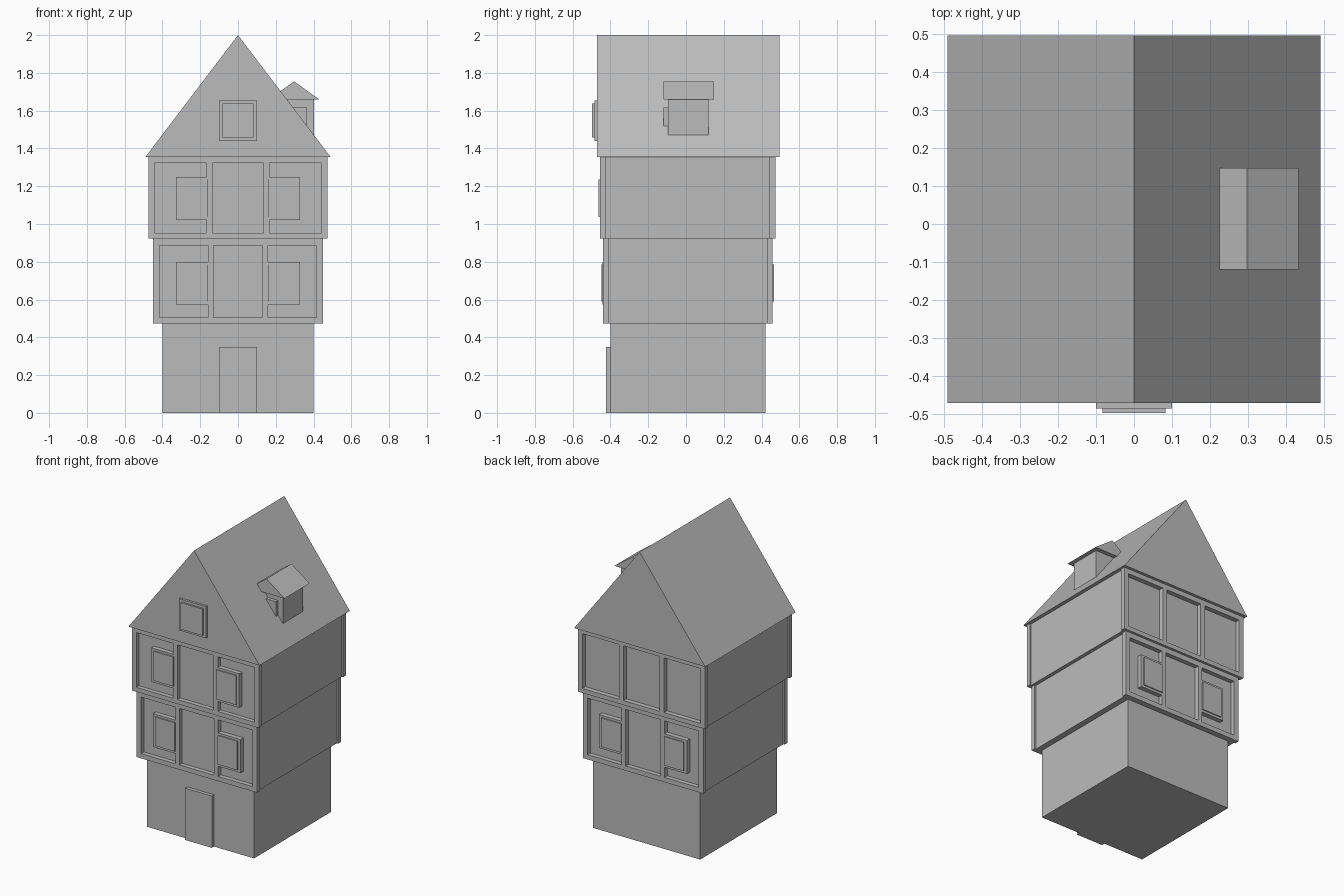
import bpy
import bmesh
from math import radians

cube = bpy.data.objects.get("Cube")
if cube:
    bpy.data.objects.remove(cube, do_unlink=True)

# One plain colour for the whole house
GREY = (0.5, 0.5, 0.5, 1.0)
plaster = bpy.data.materials.new("plain grey")
plaster.use_nodes = True
plaster.diffuse_color = GREY
plaster.node_tree.nodes["Principled BSDF"].inputs["Base Color"].default_value = GREY


def finish(name, bm):
    bmesh.ops.recalc_face_normals(bm, faces=bm.faces)
    mesh = bpy.data.meshes.new(name)
    bm.to_mesh(mesh)
    bm.free()
    mesh.materials.append(plaster)
    obj = bpy.data.objects.new(name, mesh)
    bpy.context.collection.objects.link(obj)
    return obj


def box(name, xs, ys, zs):
    bm = bmesh.new()
    bmesh.ops.create_cube(bm, size=1)
    for v in bm.verts:
        v.co = [(a + b) / 2 + c * (b - a) for c, (a, b) in zip(v.co, (xs, ys, zs))]
    return finish(name, bm)


def extrude_y(name, bm, y0, y1):
    """Turn flat faces lying at y0 into a solid reaching y1."""
    out = bmesh.ops.extrude_face_region(bm, geom=bm.faces[:], use_keep_orig=True)
    for v in out["geom"]:
        if isinstance(v, bmesh.types.BMVert):
            v.co.y = y1
    return finish(name, bm)


def gable(name, centre, half, eave, ridge, y0, y1):
    bm = bmesh.new()
    corners = ((centre - half, eave), (centre + half, eave), (centre, ridge))
    bm.faces.new([bm.verts.new((x, y0, z)) for x, z in corners])
    return extrude_y(name, bm, y0, y1)


def timber_frame(name, xs, zs, y0, y1):
    """Beams and posts around three openings."""
    bm = bmesh.new()
    grid = [[bm.verts.new((x, y0, z)) for z in zs] for x in xs]
    for i in range(len(xs) - 1):
        for j in range(len(zs) - 1):
            if i % 2 == 0 or j != 1:
                bm.faces.new((grid[i][j], grid[i + 1][j], grid[i + 1][j + 1], grid[i][j + 1]))
    obj = extrude_y(name, bm, y0, y1)
    bm = bmesh.new()
    bm.from_mesh(obj.data)
    bmesh.ops.dissolve_limit(bm, angle_limit=radians(1), verts=bm.verts, edges=bm.edges)
    bm.to_mesh(obj.data)
    bm.free()


def window_pair(name, wall, face, out, z0, z1):
    """Left and right windows, each a casing with a raised pane."""
    for side, s in (("left", 1), ("right", -1)):
        box(f"{side}_{name}_casing", sorted((s * 0.16, s * 0.328)),
            sorted((wall, face + out * 0.001)), (z0, z1))
        box(f"{side}_{name}_pane", sorted((s * 0.16, s * 0.308)),
            sorted((wall, face + out * 0.008)), (z0 + 0.016, z1 - 0.015))


# Ground floor and door
box("ground_floor", (-0.4, 0.4), (-0.4, 0.42), (0, 0.475))
box("front_door", (-0.1, 0.1), (-0.423, -0.39), (0, 0.35))

# Overhanging floors: half width, wall and frame depth, heights, opening edges
FLOORS = {
    "middle": (0.45, (-0.41, 0.428), (-0.44, 0.458), (0.473, 0.505, 0.887, 0.922),
               (0.416, 0.16, 0.13), (0.574, 0.80)),
    "upper": (0.475, (-0.426, 0.443), (-0.455, 0.475), (0.922, 0.952, 1.322, 1.355),
              (0.442, 0.168, 0.135), (1.02, 1.25)),
}
for floor, (half, walls, faces, zs, edges, win) in FLOORS.items():
    box(f"{floor}_floor", (0.01 - half, half - 0.01), walls, (zs[0], zs[-1]))
    right = [half, *edges]
    xs = [-x for x in right] + right[::-1]
    for side, out, wall, face in zip(("front", "back"), (-1, 1), walls, faces):
        timber_frame(f"{floor}_{side}_timber_frame", xs, zs, wall, face)
        if side == "front" or floor == "middle":
            window_pair(f"{floor}_{side}_window", wall, face, out, *win)

# Main roof and attic window
gable("main_roof", 0, 0.49, 1.355, 2.0, -0.47, 0.495)
box("attic_window_casing", (-0.1, 0.1), (-0.485, -0.46), (1.44, 1.654))
box("attic_window_pane", (-0.083, 0.083), (-0.497, -0.46), (1.457, 1.637))

# Dormer on the left slope
box("dormer_body", (0.19, 0.402), (-0.095, 0.118), (1.471, 1.665))
box("dormer_window", (0.225, 0.366), (-0.118, -0.09), (1.49, 1.618))
gable("dormer_roof", 0.297, 0.135, 1.658, 1.755, -0.12, 0.147)
